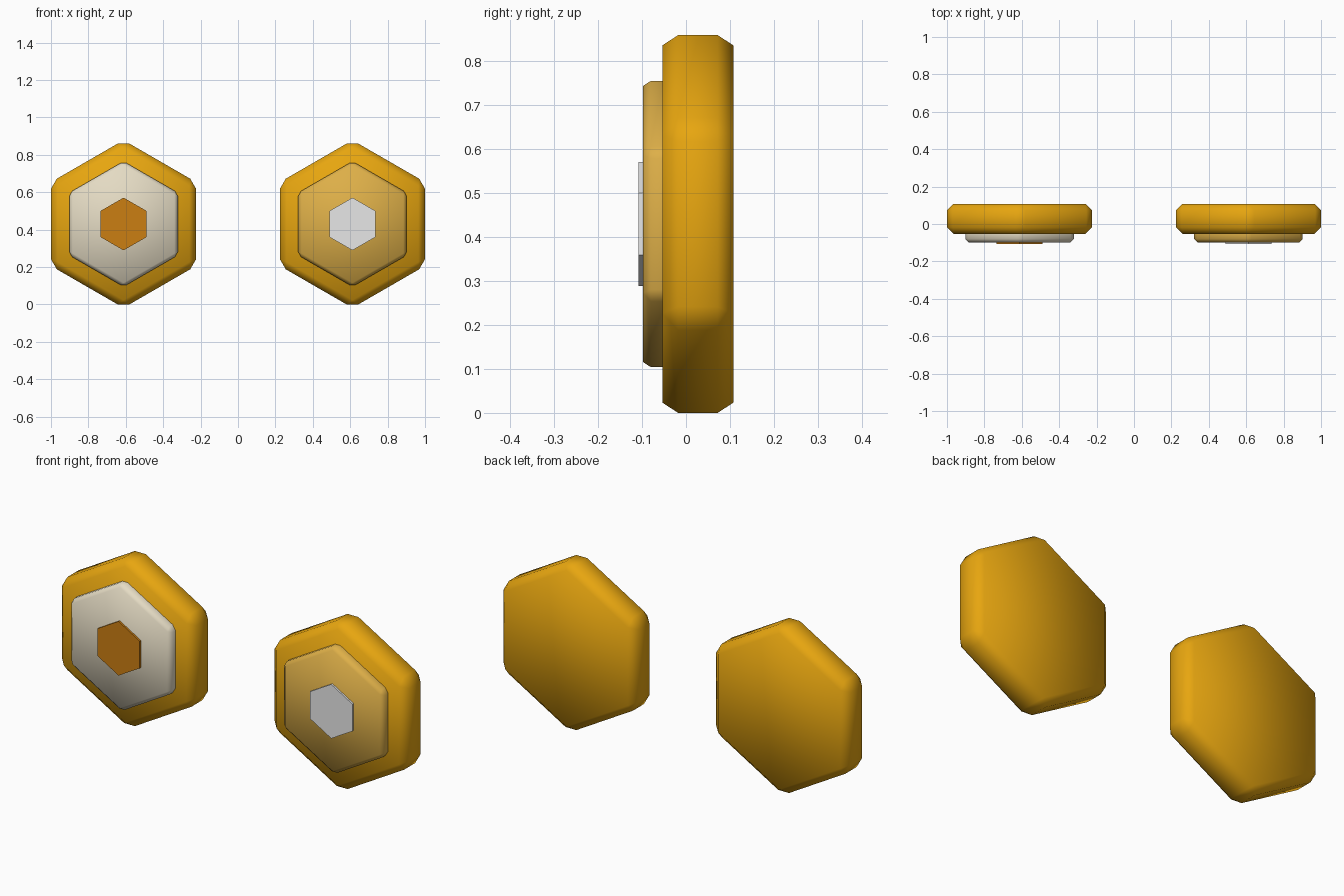
import bpy
import math

cube = bpy.data.objects.get("Cube")
if cube:
    bpy.data.objects.remove(cube, do_unlink=True)


def material(name, rgb):
    mat = bpy.data.materials.new(name)
    mat.use_nodes = True
    mat.diffuse_color = (*rgb, 1)
    mat.node_tree.nodes["Principled BSDF"].inputs["Base Color"].default_value = (*rgb, 1)
    return mat


amber = material("amber", (0.80, 0.38, 0.005))
cream = material("cream", (0.78, 0.71, 0.55))
gold = material("pale gold", (0.73, 0.43, 0.065))
brown = material("orange brown", (0.60, 0.21, 0.006))
grey = material("light grey", (0.80, 0.80, 0.80))

CENTRE_Z = 0.43


def hexagon(name, x, apothem, front, back, bevel, mat):
    """Hexagonal plate facing -y with a corner pointing up."""
    bpy.ops.mesh.primitive_cylinder_add(
        vertices=6, radius=apothem / math.cos(math.pi / 6), depth=back - front,
        location=(x, (front + back) / 2, CENTRE_Z), rotation=(math.pi / 2, 0, 0))
    obj = bpy.context.object
    obj.name = name
    obj.data.materials.append(mat)
    if bevel:
        mod = obj.modifiers.new("chamfer", "BEVEL")
        mod.width = bevel
        mod.segments = 1
        mod.limit_method = "NONE"
        bpy.ops.object.shade_smooth()
    return obj


# Two badges: a chamfered base, a smaller disc and a thin centre plate each
for side, x, disc_mat, plate_mat in (("right", -0.612, cream, brown),
                                     ("left", 0.612, gold, grey)):
    hexagon(side + "_base", x, 0.388, -0.054, 0.108, 0.036, amber)
    hexagon(side + "_disc", x, 0.29, -0.098, -0.01, 0.018, disc_mat)
    hexagon(side + "_centre_plate", x, 0.122, -0.108, -0.09, 0, plate_mat)
